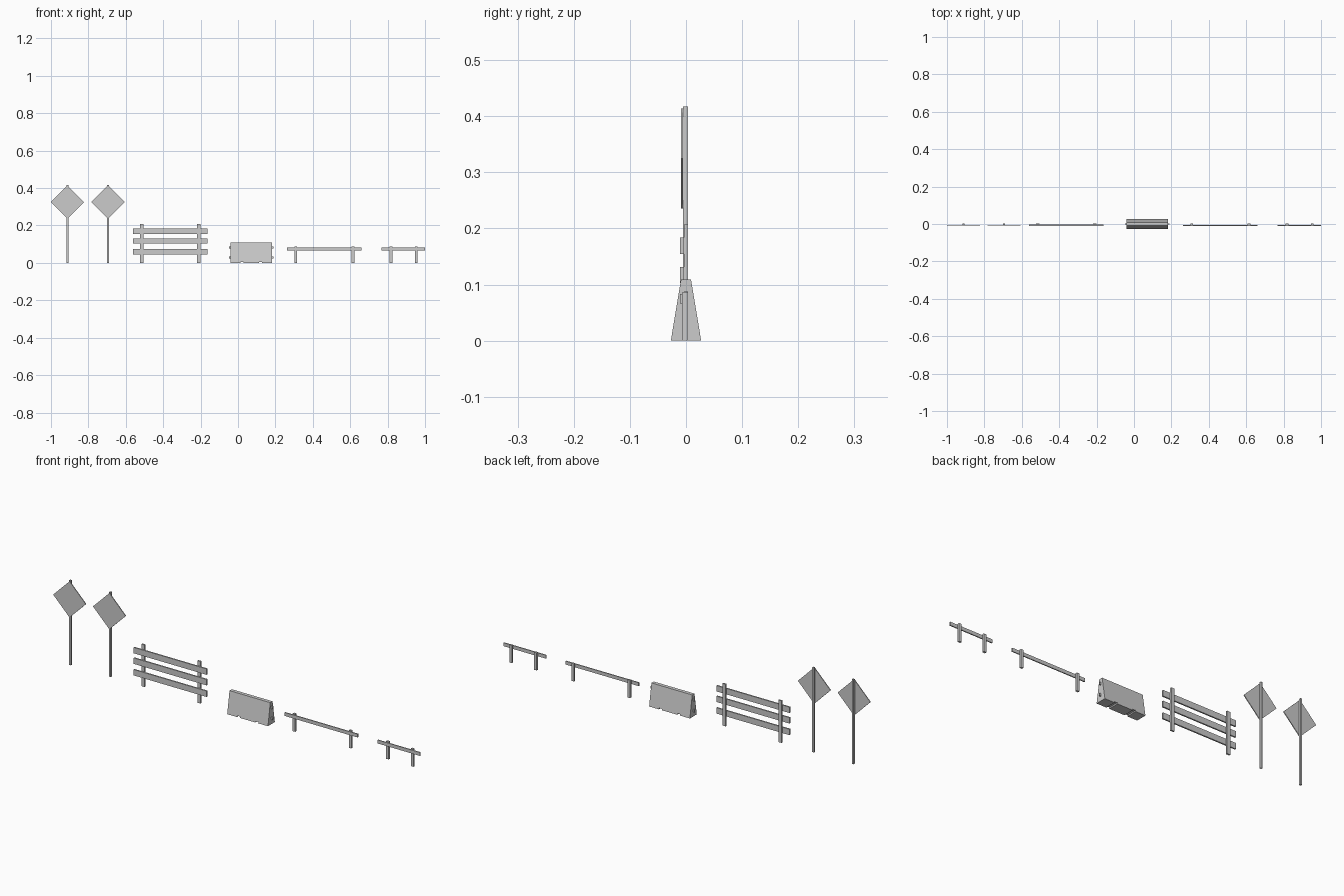
import bpy, bmesh, math

if "Cube" in bpy.data.objects:
    bpy.data.objects.remove(bpy.data.objects["Cube"])


def mesh_object(name, bm):
    bmesh.ops.recalc_face_normals(bm, faces=bm.faces)
    me = bpy.data.meshes.new(name)
    bm.to_mesh(me)
    bm.free()
    ob = bpy.data.objects.new(name, me)
    bpy.context.collection.objects.link(ob)
    return ob


def box(name, x, y, z):
    """Box spanning the (low, high) pair on each axis."""
    bm = bmesh.new()
    bmesh.ops.create_cube(bm, size=1)
    for v in bm.verts:
        v.co = [r[0] if c < 0 else r[1] for c, r in zip(v.co, (x, y, z))]
    return mesh_object(name, bm)


def extrude(name, points, vec):
    """Flat outline of 3D points pushed along vec."""
    bm = bmesh.new()
    face = bm.faces.new([bm.verts.new(p) for p in points])
    new = bmesh.ops.extrude_face_region(bm, geom=[face])["geom"]
    bmesh.ops.translate(bm, vec=vec, verts=[g for g in new if isinstance(g, bmesh.types.BMVert)])
    return mesh_object(name, bm)


# diamond road signs on thin posts
for i, x in enumerate((-0.912, -0.695), 1):
    box(f"sign_post_{i}", (x - 0.0045, x + 0.0045), (-0.005, 0.004), (0, 0.417))
    r = 0.089
    diamond = [(x + r * math.cos(a), -0.009, 0.325 + r * math.sin(a))
               for a in (k * math.pi / 2 for k in range(4))]
    extrude(f"sign_plate_{i}", diamond, (0, 0.004, 0))

# three-board fence
for i, x in enumerate((-0.515, -0.21), 1):
    box(f"fence_post_{i}", (x - 0.009, x + 0.009), (-0.004, 0.004), (0, 0.207))
for i, z in enumerate((0.06, 0.117, 0.169), 1):
    box(f"fence_board_{i}", (-0.561, -0.163), (-0.011, -0.004), (z - 0.0145, z + 0.0145))

# tapered concrete barrier with drainage notches in the bottom
profile = [(-0.04, -0.027, 0), (-0.04, 0.027, 0), (-0.04, 0.009, 0.109), (-0.04, -0.009, 0.109)]
barrier = extrude("concrete_barrier", profile, (0.222, 0, 0))
for i, x in enumerate((0.021, 0.121), 1):
    cutter = box(f"notch_cutter_{i}", (x - 0.008, x + 0.008), (-0.05, 0.05), (-0.01, 0.006))
    cutter.hide_render = True
    cutter.hide_set(True)
    mod = barrier.modifiers.new(f"notch_{i}", 'BOOLEAN')
    mod.object = cutter
    mod.solver = 'EXACT'

# connecting lugs on both barrier ends
for side, x in (("left", (-0.048, -0.038)), ("right", (0.18, 0.19))):
    for level, z in (("low", 0.029), ("high", 0.083)):
        box(f"barrier_lug_{side}_{level}", x, (-0.003, 0.003), (z - 0.006, z + 0.006))

# guard rails: one beam on two posts
for name, span, posts in (("long", (0.262, 0.66), (0.309, 0.615)),
                          ("short", (0.768, 1.0), (0.818, 0.953))):
    box(f"{name}_rail_beam", span, (-0.011, -0.006), (0.066, 0.083))
    for i, x in enumerate(posts, 1):
        box(f"{name}_rail_post_{i}", (x - 0.007, x + 0.007), (-0.006, 0.004), (0, 0.087))
